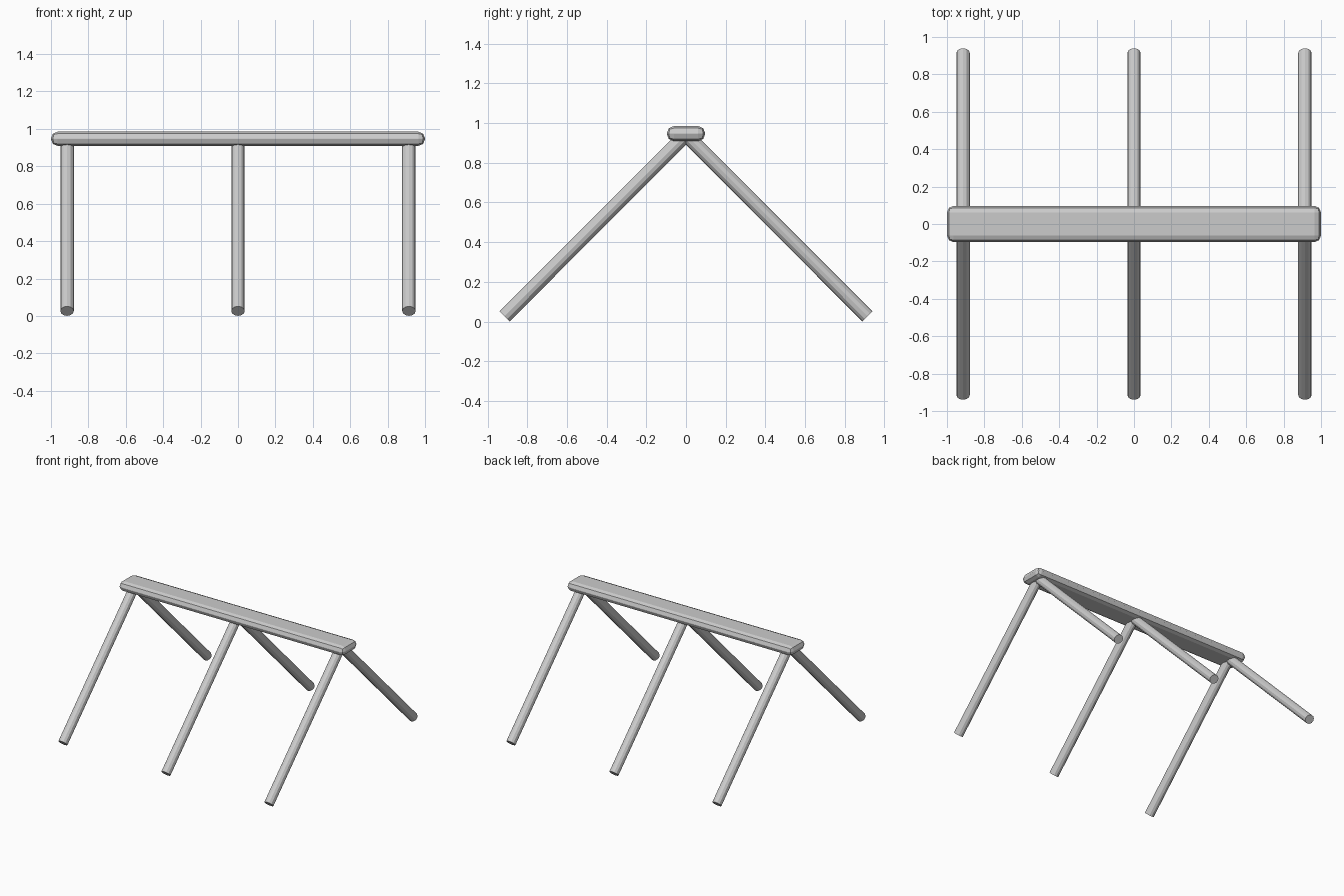
import bpy
from mathutils import Vector

if "Cube" in bpy.data.objects:
    bpy.data.objects.remove(bpy.data.objects["Cube"])

LEG_R = 0.036
FOOT = (0.914, 0.026)   # y, z of the foot centre
APEX_Z = 0.942          # where opposite legs meet inside the beam


def add_leg(name, x, side):
    foot = Vector((x, side * FOOT[0], FOOT[1]))
    top = Vector((x, 0, APEX_Z))
    axis = top - foot
    bpy.ops.mesh.primitive_cylinder_add(vertices=12, radius=LEG_R, depth=axis.length,
                                        location=(foot + top) / 2)
    leg = bpy.context.object
    leg.name = name
    leg.rotation_euler = axis.to_track_quat('Z', 'Y').to_euler()


# Top beam with rounded edges
bpy.ops.mesh.primitive_cube_add(size=1, location=(0, 0, 0.947))
beam = bpy.context.object
beam.name = "top_beam"
beam.scale = (2.0, 0.194, 0.076)
bpy.ops.object.transform_apply(location=False, rotation=False, scale=True)
bevel = beam.modifiers.new("rounded_edges", 'BEVEL')
bevel.width = 0.036
bevel.segments = 2

# Three pairs of splayed legs
for label, x in (("left", -0.914), ("middle", 0.0), ("right", 0.914)):
    add_leg(label + "_front_leg", x, -1)
    add_leg(label + "_back_leg", x, 1)
